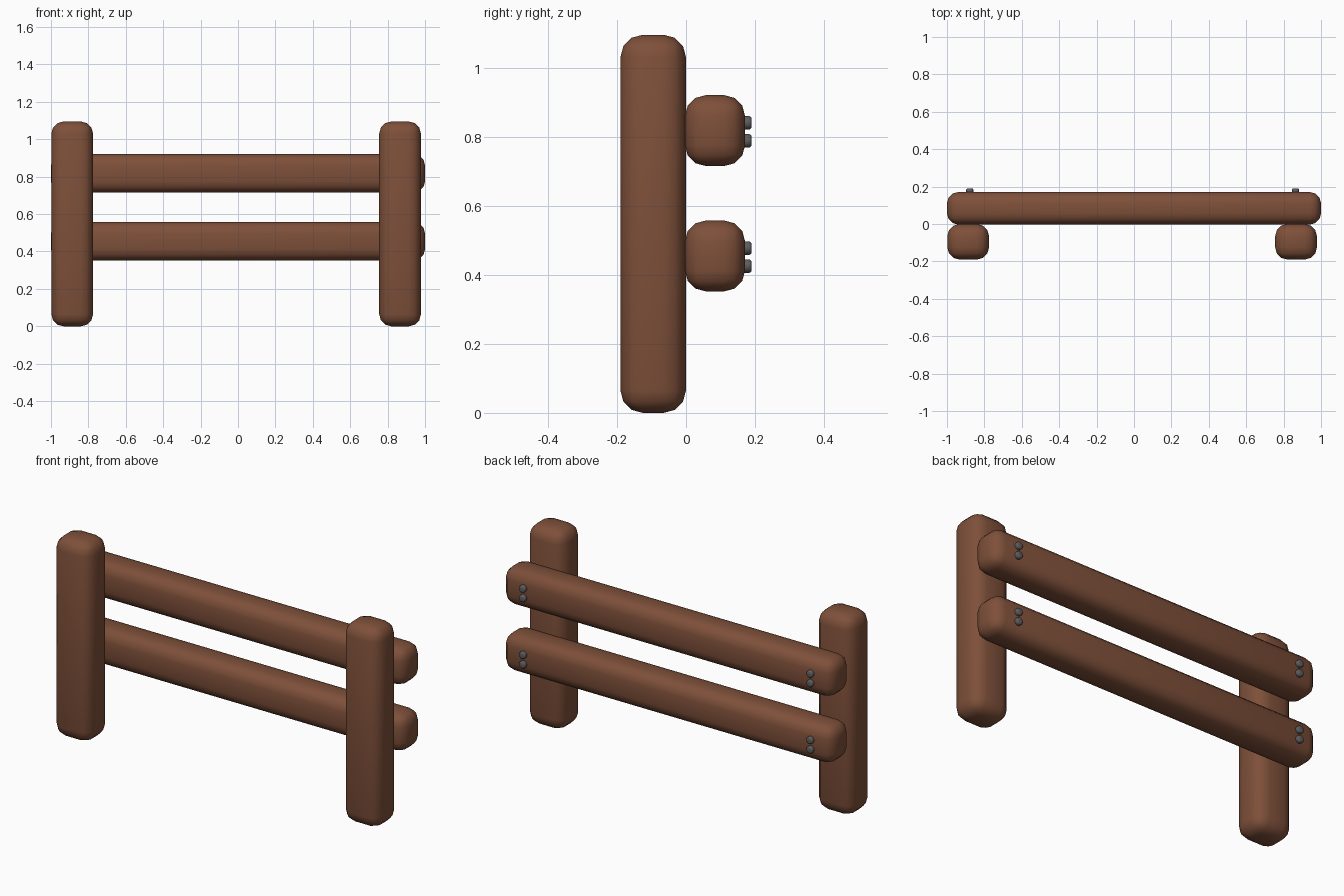
import bpy, bmesh, math
from mathutils import Matrix

if "Cube" in bpy.data.objects:
    bpy.data.objects.remove(bpy.data.objects["Cube"])


def material(name, rgb):
    m = bpy.data.materials.new(name)
    m.diffuse_color = (*rgb, 1)
    m.use_nodes = True
    m.node_tree.nodes["Principled BSDF"].inputs["Base Color"].default_value = m.diffuse_color
    return m


WOOD = material("brown wood", (0.21, 0.08, 0.042))
STEEL = material("dark grey metal", (0.11, 0.11, 0.115))


def finish(bm, name, mat):
    for f in bm.faces:
        f.smooth = True
    mesh = bpy.data.meshes.new(name)
    bm.to_mesh(mesh)
    bm.free()
    mesh.materials.append(mat)
    ob = bpy.data.objects.new(name, mesh)
    bpy.context.collection.objects.link(ob)
    return ob


def timber(name, lo, hi, radius):
    """Box between two corners with generously rounded edges."""
    size = [b - a for a, b in zip(lo, hi)]
    mid = [(a + b) / 2 for a, b in zip(lo, hi)]
    bm = bmesh.new()
    bmesh.ops.create_cube(bm, size=1, matrix=Matrix.Translation(mid) @ Matrix.Diagonal((*size, 1)))
    bmesh.ops.bevel(bm, geom=bm.edges[:], offset=radius, segments=3, profile=0.5, affect='EDGES')
    return finish(bm, name, WOOD)


def bolt(name, x, z):
    """Short round-headed bolt pointing to the back."""
    bm = bmesh.new()
    place = Matrix.Translation((x, 0.175, z)) @ Matrix.Rotation(math.pi / 2, 4, 'X')
    bmesh.ops.create_cone(bm, cap_ends=True, segments=16, radius1=0.0195, radius2=0.0195,
                          depth=0.03, matrix=place)
    rims = [e for e in bm.edges if any(len(f.verts) > 4 for f in e.link_faces)]
    bmesh.ops.bevel(bm, geom=rims, offset=0.008, segments=3, profile=0.5, affect='EDGES')
    return finish(bm, name, STEEL)


# Upright posts at the front
for side, x0, x1 in (("left", -0.998, -0.775), ("right", 0.755, 0.978)):
    timber(side + "_post", (x0, -0.19, 0), (x1, 0.0, 1.095), 0.065)

# Horizontal rails behind the posts, each with two bolts per end
for level, z0 in (("lower", 0.352), ("upper", 0.715)):
    timber(level + "_rail", (-1, -0.003, z0), (1, 0.171, z0 + 0.205), 0.06)
    for side, x in (("left", -0.878), ("right", 0.864)):
        for i, dz in enumerate((0.073, 0.125)):
            bolt(f"{level}_{side}_bolt_{i + 1}", x, z0 + dz)
